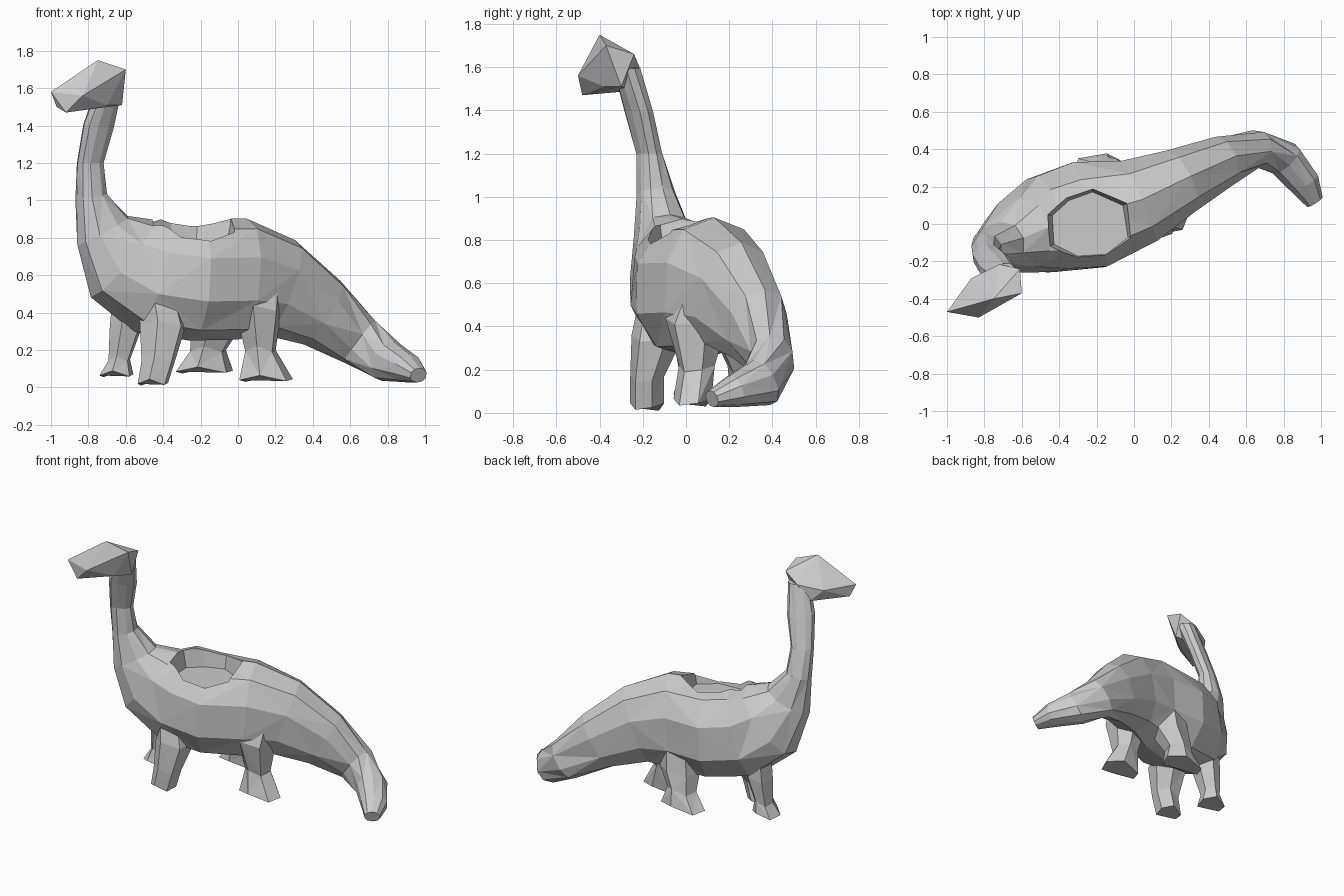
import bpy, bmesh, math
from mathutils import Vector

if "Cube" in bpy.data.objects:
    bpy.data.objects.remove(bpy.data.objects["Cube"])


def finish(name, bm):
    bmesh.ops.recalc_face_normals(bm, faces=bm.faces)
    mesh = bpy.data.meshes.new(name)
    bm.to_mesh(mesh)
    bm.free()
    ob = bpy.data.objects.new(name, mesh)
    bpy.context.collection.objects.link(ob)
    return ob


def skin(name, rings):
    # Join equal-sided rings of points into a closed, triangulated skin
    bm = bmesh.new()
    loops = [[bm.verts.new(p) for p in ring] for ring in rings]
    n = len(loops[0])
    for k, (a, b) in enumerate(zip(loops, loops[1:])):
        for i in range(n):
            j = (i + 1) % n
            if (i + k) % 2:
                bm.faces.new((a[i], a[j], b[j]))
                bm.faces.new((a[i], b[j], b[i]))
            else:
                bm.faces.new((a[i], a[j], b[i]))
                bm.faces.new((a[j], b[j], b[i]))
    bm.faces.new(loops[0][::-1])
    bm.faces.new(loops[-1])
    return finish(name, bm)


def soft(v):
    # Slightly boxy rounding of the cross-section
    return math.copysign(abs(v) ** 0.88, v) if abs(v) > 1e-6 else 0.0


def spine(name, stations, sides):
    # Station: centre x, y, z, half width, half height, heading in degrees
    pts = [Vector(s[:3]) for s in stations]
    rings = []
    for k, (x, y, z, w, h, yaw) in enumerate(stations):
        t = pts[min(k + 1, len(pts) - 1)] - pts[max(k - 1, 0)]
        a = math.radians(yaw)
        head = Vector((math.cos(a), math.sin(a), 0))
        side = Vector((-math.sin(a), math.cos(a), 0))
        pitch = math.atan2(t.z, t.dot(head))
        up = -math.sin(pitch) * head + Vector((0, 0, math.cos(pitch)))
        ring = []
        for i in range(sides):
            b = math.tau * i / sides + math.pi / 2
            ring.append(pts[k] + side * w * 1.02 * soft(math.cos(b)) + up * h * soft(math.sin(b)))
        rings.append(ring)
    return skin(name, rings)


# Tail, trunk and neck in one flowing skin
body = spine("body", [
    (0.965, 0.12, 0.065, 0.05, 0.04, 122),
    (0.91, 0.22, 0.10, 0.085, 0.075, 122),
    (0.80, 0.35, 0.14, 0.10, 0.115, 132),
    (0.65, 0.40, 0.245, 0.10, 0.14, 172),
    (0.45, 0.325, 0.40, 0.14, 0.20, 202),
    (0.22, 0.215, 0.535, 0.185, 0.27, 206),
    (0.02, 0.12, 0.58, 0.24, 0.325, 204),
    (-0.24, 0.05, 0.575, 0.30, 0.325, 198),
    (-0.47, 0.00, 0.61, 0.265, 0.325, 197),
    (-0.62, -0.06, 0.69, 0.195, 0.27, 195),
    (-0.725, -0.115, 0.84, 0.12, 0.16, 197),
    (-0.785, -0.14, 1.02, 0.085, 0.085, 203),
    (-0.79, -0.17, 1.20, 0.055, 0.075, 207),
    (-0.745, -0.22, 1.40, 0.055, 0.09, 210),
    (-0.69, -0.275, 1.60, 0.06, 0.07, 212),
], 10)

# Shallow planting hollow cut into the back
rim = [(-0.46, 0.05), (-0.36, 0.14), (-0.22, 0.19), (-0.04, 0.11), (-0.01, -0.08),
       (-0.14, -0.18), (-0.31, -0.19), (-0.45, -0.12)]
cx, cy = -0.23, 0.0
hollow = skin("hollow_cutter", [
    [(cx + (x - cx) * s, cy + (y - cy) * s, z) for x, y in rim]
    for s, z in ((0.90, 0.77), (1.0, 0.88), (1.06, 1.15))])
hollow.hide_render = True
mod = body.modifiers.new("hollow", 'BOOLEAN')
mod.operation = 'DIFFERENCE'
mod.solver = 'EXACT'
mod.object = hollow
bpy.context.view_layer.objects.active = body
bpy.ops.object.modifier_apply(modifier=mod.name)
bpy.data.objects.remove(hollow)

# Angular head, hull of its corner points
bm = bmesh.new()
for p in [(-1.0, -.47, 1.58), (-.97, -.44, 1.50), (-.92, -.48, 1.47), (-.83, -.50, 1.56),
          (-.75, -.40, 1.75), (-.60, -.37, 1.70), (-.61, -.24, 1.66), (-.72, -.215, 1.60),
          (-.87, -.29, 1.57), (-.62, -.30, 1.51), (-.79, -.25, 1.49), (-.70, -.38, 1.51)]:
    bm.verts.new(p)
res = bmesh.ops.convex_hull(bm, input=bm.verts)
junk = [g for g in res["geom_interior"] if isinstance(g, bmesh.types.BMVert)]
bmesh.ops.delete(bm, geom=junk, context='VERTS')
finish("head", bm)


def leg(name, stations):
    # Station: centre x, y, z, radius in x, radius in y
    skin(name, [[(x + rx * math.cos(math.tau * i / 6 + .3), y + ry * math.sin(math.tau * i / 6 + .3),
                  z + (0.02 * math.sin(2 * i) if 0 < k else 0)) for i in range(6)]
                for k, (x, y, z, rx, ry) in enumerate(stations)])


# Four stumpy legs with heavy thighs and flared feet
leg("near_front_leg", [(-.45, -.10, .62, .10, .10), (-.40, -.13, .34, .13, .125),
                       (-.425, -.18, .15, .095, .08), (-.455, -.18, .025, .085, .08)])
leg("far_front_leg", [(-.58, .04, .55, .09, .10), (-.60, .04, .32, .09, .10),
                      (-.635, .04, .15, .06, .07), (-.65, .03, .07, .095, .09)])
leg("near_rear_leg", [(.17, .11, .70, .07, .08), (.11, .05, .42, .13, .15),
                      (.12, .05, .20, .085, .085), (.15, .03, .045, .15, .09)])
leg("far_rear_leg", [(-.10, .22, .55, .12, .10), (-.12, .24, .32, .14, .11),
                     (-.16, .275, .20, .10, .085), (-.18, .29, .09, .16, .09)])
